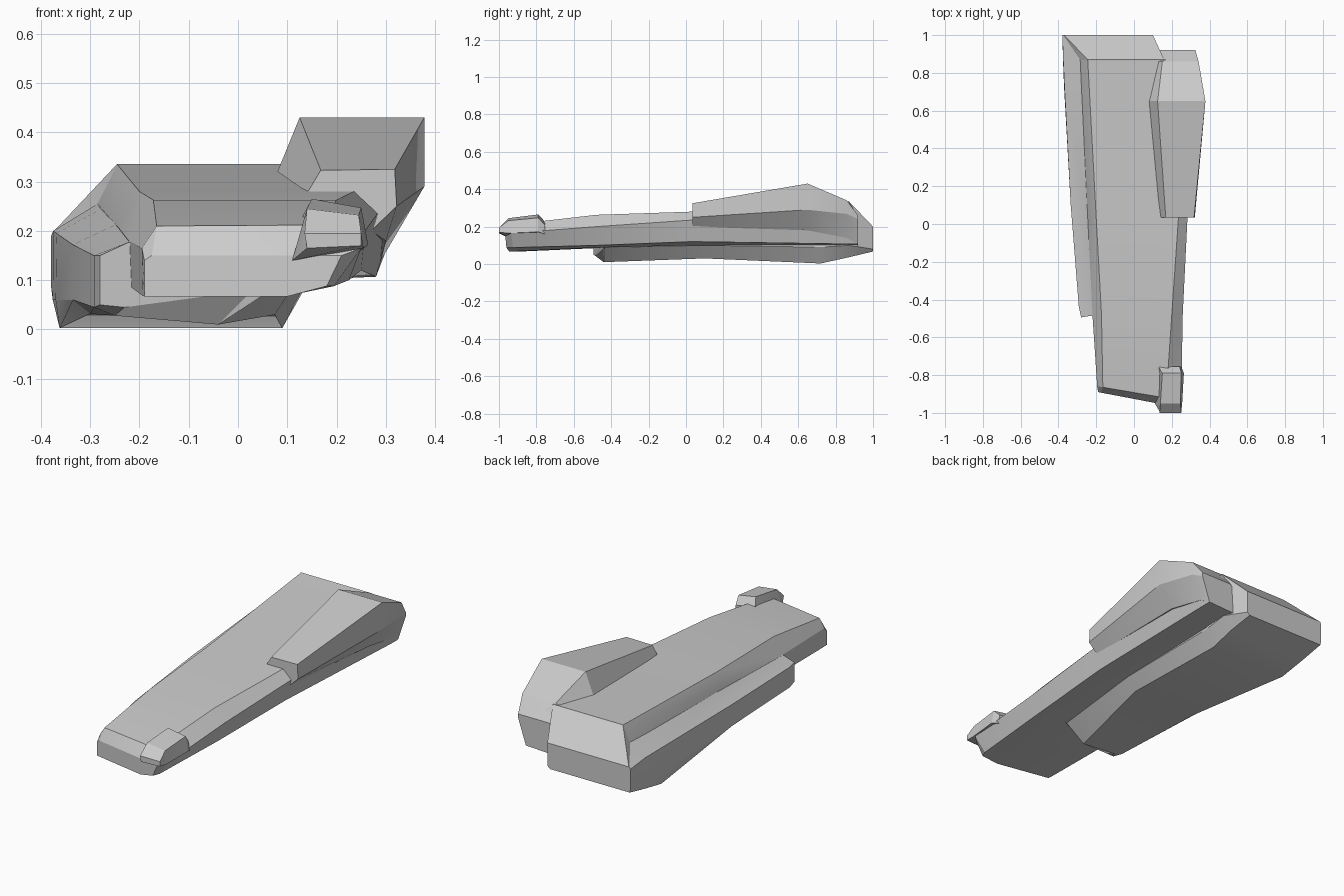
import bpy, bmesh, math


def loft(name, sections, angle=20):
    """Skin matching (x, z) cross-sections along y; skew slants a section in plan."""
    bm = bmesh.new()
    rings = []
    for y, skew, pts in sections:
        rings.append([bm.verts.new((x, y + skew * (x + 0.19), z)) for x, z in pts])
    n = len(rings[0])
    for a, b in zip(rings, rings[1:]):
        for i in range(n):
            j = (i + 1) % n
            bm.faces.new((a[i], a[j], b[j], b[i]))
    bm.faces.new(rings[0])
    bm.faces.new(rings[-1])
    bmesh.ops.recalc_face_normals(bm, faces=bm.faces)
    me = bpy.data.meshes.new(name)
    bm.to_mesh(me)
    bm.free()
    ob = bpy.data.objects.new(name, me)
    bpy.context.collection.objects.link(ob)
    bpy.ops.object.select_all(action='DESELECT')
    ob.select_set(True)
    bpy.context.view_layer.objects.active = ob
    bpy.ops.object.shade_smooth_by_angle(angle=math.radians(angle))
    return ob


# Main upper hull: left bottom, left mid, left top, right top, right mid, right bottom, belly
loft("upper_hull", [
    (-0.89, -0.19, [(-.19, .067), (-.19, .14), (-.175, .15), (.14, .15), (.21, .15), (.18, .088), (.10, .067)]),
    (-0.86, -0.17, [(-.193, .068), (-.195, .165), (-.165, .21), (.17, .212), (.25, .165), (.195, .088), (.10, .068)]),
    (-0.48, 0, [(-.216, .085), (-.22, .178), (-.172, .263), (.20, .263), (.258, .20), (.225, .10), (.11, .088)]),
    (0.03, 0, [(-.26, .10), (-.245, .21), (-.20, .28), (.235, .28), (.283, .235), (.25, .12), (.12, .10)]),
    (0.87, 0, [(-.33, .10), (-.285, .255), (-.245, .335), (.15, .335), (.32, .25), (.28, .107), (.12, .10)]),
    (0.92, 0, [(-.33, .10), (-.28, .20), (-.24, .25), (.12, .255), (.32, .24), (.28, .107), (.12, .10)]),
])

# Lower keel with the side ledge on the left and the sloped rear end
loft("keel_and_rear_block", [
    (-0.48, 0.16, [(-.19, .19), (-.215, .18), (-.28, .15), (-.28, .05), (-.23, .045), (.03, .08), (.08, .088), (.05, .19)]),
    (-0.44, 0, [(-.19, .20), (-.22, .18), (-.292, .15), (-.292, .045), (-.25, .028), (-.04, .01), (.07, .088), (.05, .19)]),
    (0.10, 0, [(-.22, .24), (-.25, .212), (-.335, .172), (-.335, .06), (-.30, .032), (.075, .03), (.12, .10), (.10, .24)]),
    (0.72, 0, [(-.24, .30), (-.277, .245), (-.368, .195), (-.37, .06), (-.362, .003), (.09, .003), (.135, .09), (.12, .30)]),
    (0.87, 0, [(-.245, .336), (-.285, .255), (-.375, .20), (-.376, .06), (-.37, .036), (.095, .036), (.145, .10), (.16, .336)]),
    (1.00, 0, [(-.37, .20), (-.375, .198), (-.379, .19), (-.379, .085), (-.375, .067), (.085, .067), (.10, .08), (.10, .20)]),
])

# Raised pod on the right shoulder
loft("shoulder_pod", [
    (0.035, 0, [(.13, .26), (.168, .323), (.318, .325), (.322, .25), (.27, .20), (.13, .20)]),
    (0.65, 0, [(.08, .32), (.125, .43), (.378, .43), (.378, .29), (.30, .18), (.10, .20)]),
    (0.86, 0, [(.10, .325), (.15, .34), (.342, .34), (.342, .268), (.29, .14), (.12, .15)]),
    (0.92, 0, [(.13, .24), (.145, .26), (.325, .26), (.325, .24), (.28, .107), (.13, .107)]),
])

# Small sight block on the front right corner
loft("front_block", [
    (-1.0, 0, [(.14, .165), (.135, .195), (.25, .195), (.25, .17)]),
    (-0.95, 0, [(.11, .14), (.14, .245), (.245, .232), (.255, .165)]),
    (-0.79, 0, [(.11, .15), (.15, .265), (.25, .247), (.264, .172)]),
    (-0.755, 0, [(.11, .15), (.13, .228), (.242, .21), (.25, .16)]),
])
